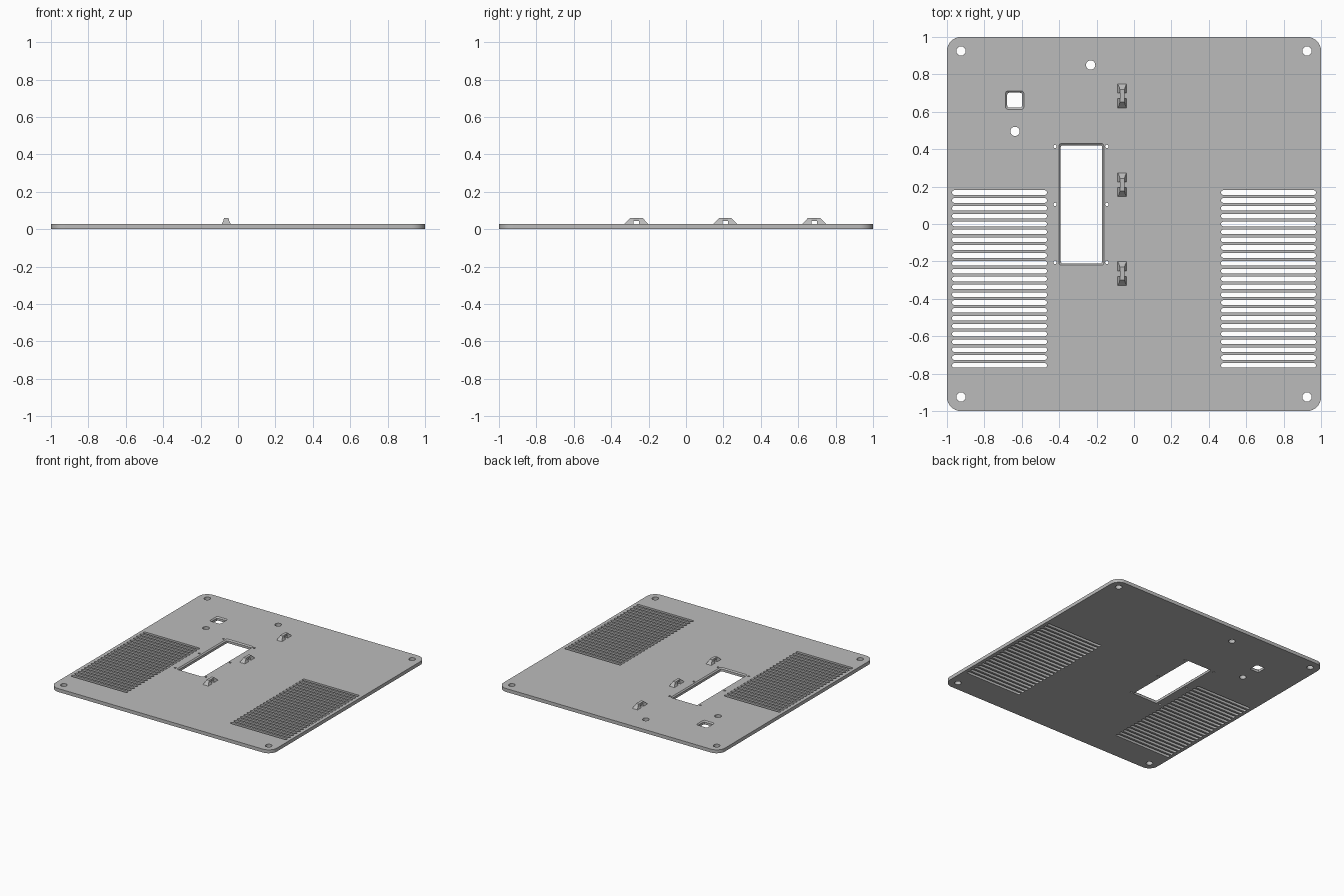
import bpy, bmesh
from math import sin, cos, pi, radians

if "Cube" in bpy.data.objects:
    bpy.data.objects.remove(bpy.data.objects["Cube"], do_unlink=True)

T = 0.028  # plate thickness

grey = bpy.data.materials.new("light_grey")
grey.use_nodes = True
colour = (0.5, 0.5, 0.5, 1)
grey.diffuse_color = colour
grey.node_tree.nodes["Principled BSDF"].inputs["Base Color"].default_value = colour


def rounded_rect(cx, cy, w, h, r, seg=6):
    """Counter-clockwise outline of a rectangle with rounded corners."""
    pts = []
    for i, (sx, sy) in enumerate([(1, 1), (-1, 1), (-1, -1), (1, -1)]):
        for k in range(seg + 1):
            a = (i + k / seg) * pi / 2
            pts.append((cx + sx * (w / 2 - r) + r * cos(a),
                        cy + sy * (h / 2 - r) + r * sin(a)))
    return pts


def circle(cx, cy, r, n=24):
    return [(cx + r * cos(2 * pi * k / n), cy + r * sin(2 * pi * k / n)) for k in range(n)]


def loft(bm, rings):
    """Closed solid through a stack of equal-length point rings."""
    loops = [[bm.verts.new(p) for p in ring] for ring in rings]
    n = len(loops[0])
    bm.faces.new(loops[0][::-1])
    bm.faces.new(loops[-1])
    for a, b in zip(loops, loops[1:]):
        for i in range(n):
            j = (i + 1) % n
            bm.faces.new((a[i], a[j], b[j], b[i]))


def prism(bm, outline, z0, z1):
    loft(bm, [[(x, y, z) for x, y in outline] for z in (z0, z1)])


def finish(bm, name):
    bmesh.ops.recalc_face_normals(bm, faces=bm.faces)
    mesh = bpy.data.meshes.new(name)
    bm.to_mesh(mesh)
    bm.free()
    mesh.materials.append(grey)
    obj = bpy.data.objects.new(name, mesh)
    bpy.context.collection.objects.link(obj)
    return obj


# Base plate with rounded corners
bm = bmesh.new()
prism(bm, rounded_rect(0, 0, 2, 2, 0.075, 8), 0, T)
plate = finish(bm, "base_plate")

# All openings as one cutter
bm = bmesh.new()
low, high = -0.02, T + 0.02

# Ventilation slots, mirrored left and right
for side in (-1, 1):
    for i in range(23):
        slot = rounded_rect(side * 0.719, 0.168 - i * 0.042, 0.508, 0.025, 0.0122, 4)
        prism(bm, slot, low, high)

# Corner screw holes
for x in (-0.925, 0.925):
    for y in (-0.925, 0.925):
        prism(bm, circle(x, y, 0.025), low, high)

# Cable holes
for x, y in [(-0.232, 0.85), (-0.636, 0.495)]:
    prism(bm, circle(x, y, 0.025), low, high)

# Display window and switch opening, with a chamfered top rim
for cx, cy, w, h in [(-0.281, 0.105, 0.24, 0.65), (-0.638, 0.662, 0.098, 0.098)]:
    rings = []
    for z, grow in [(low, -0.018), (T - 0.009, -0.018), (T, 0), (high, 0)]:
        outline = rounded_rect(cx, cy, w + grow, h + grow, 0.012, 3)
        rings.append([(x, y, z) for x, y in outline])
    loft(bm, rings)

# Small pin holes beside the window
for x in (-0.422, -0.145):
    for y in (-0.205, 0.105, 0.415):
        prism(bm, circle(x, y, 0.009, 12), low, high)

cutter = finish(bm, "opening_cutter")
cutter.hide_render = True

cut = plate.modifiers.new("openings", "BOOLEAN")
cut.operation = "DIFFERENCE"
cut.solver = "EXACT"
cut.object = cutter
bpy.context.view_layer.objects.active = plate
plate.select_set(True)
bpy.ops.object.modifier_apply(modifier=cut.name)
bpy.data.objects.remove(cutter, do_unlink=True)
bpy.ops.object.shade_smooth_by_angle(angle=radians(30))
plate.select_set(False)


# Cable tie loops: two flared feet carrying a narrow bridge
def tie_loop(name, cx, cy):
    bm = bmesh.new()
    for s in (-1, 1):
        rings = []
        for z, half, outer in [(T - 0.002, 0.025, 0.066), (T + 0.013, 0.017, 0.051),
                               (T + 0.031, 0.012, 0.034)]:
            rings.append([(cx + sx * half, cy + s * y, z)
                          for sx, y in [(-1, 0.015), (1, 0.015), (1, outer), (-1, outer)]])
        loft(bm, rings)
    prism(bm, rounded_rect(cx, cy, 0.024, 0.032, 0.001, 1), T + 0.016, T + 0.031)
    finish(bm, name)


for label, y in [("back", 0.685), ("middle", 0.21), ("front", -0.265)]:
    tie_loop(label + "_tie_loop", -0.063, y)
